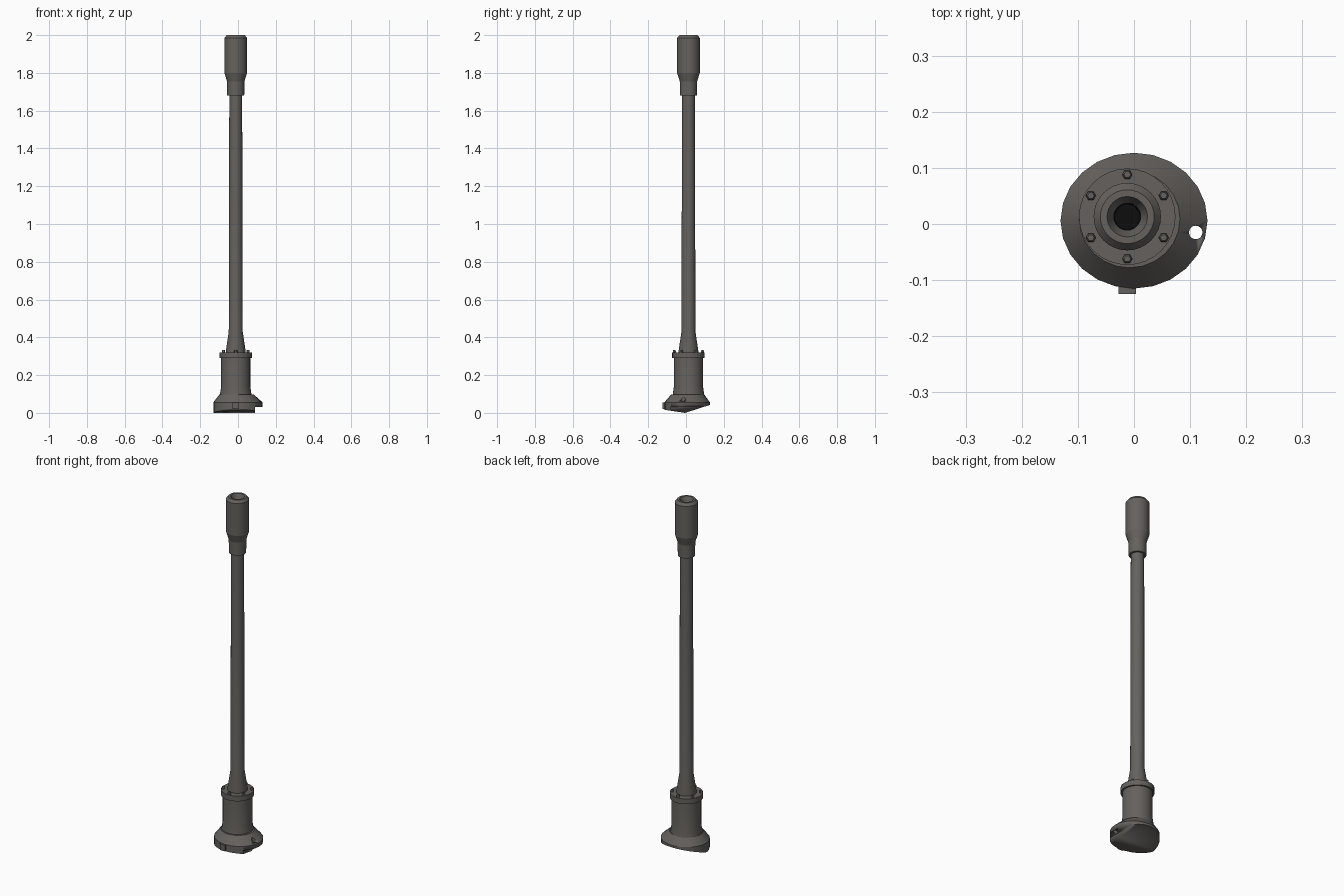
import bpy, bmesh, math
from mathutils import Matrix, Vector

old = bpy.data.objects.get("Cube")
if old:
    bpy.data.objects.remove(old, do_unlink=True)

AX, AY = -0.012, 0.013  # barrel axis


def material(name, rgb):
    m = bpy.data.materials.new(name)
    m.use_nodes = True
    m.diffuse_color = (*rgb, 1)
    m.node_tree.nodes["Principled BSDF"].inputs["Base Color"].default_value = (*rgb, 1)
    return m


steel = material("warm_grey_steel", (0.13, 0.12, 0.11))
dark = material("black_bore", (0.004, 0.004, 0.004))


def finish(name, bm, mats=(steel,), angle=30):
    bmesh.ops.recalc_face_normals(bm, faces=bm.faces)
    me = bpy.data.meshes.new(name)
    bm.to_mesh(me)
    bm.free()
    ob = bpy.data.objects.new(name, me)
    bpy.context.collection.objects.link(ob)
    for m in mats:
        me.materials.append(m)
    activate(ob)
    bpy.ops.object.shade_smooth_by_angle(angle=math.radians(angle))
    return ob


def activate(ob):
    bpy.ops.object.select_all(action='DESELECT')
    ob.select_set(True)
    bpy.context.view_layer.objects.active = ob


def loft(rings, n):
    """Bridge rings given as (z, cx, cy, rx, ry) and cap both ends."""
    bm = bmesh.new()
    loops = []
    for z, cx, cy, rx, ry in rings:
        loops.append([bm.verts.new((cx + rx * math.cos(math.tau * i / n),
                                    cy + ry * math.sin(math.tau * i / n), z)) for i in range(n)])
    for a, b in zip(loops, loops[1:]):
        for i in range(n):
            j = (i + 1) % n
            bm.faces.new((a[i], a[j], b[j], b[i]))
    bm.faces.new(loops[0])
    bm.faces.new(loops[-1])
    return bm


def lathe(profile, n=32):
    return loft([(z, AX, AY, r, r) for r, z in profile], n)


def box_mesh(lo, hi):
    bm = bmesh.new()
    lo, hi = Vector(lo), Vector(hi)
    bmesh.ops.create_cube(bm, size=1, matrix=Matrix.Translation((lo + hi) / 2)
                          @ Matrix.Diagonal((*(hi - lo), 1)))
    return bm


def cut(target, cutter):
    mod = target.modifiers.new("cut", 'BOOLEAN')
    mod.operation, mod.solver, mod.object = 'DIFFERENCE', 'EXACT', cutter
    activate(target)
    bpy.ops.object.modifier_apply(modifier=mod.name)
    bpy.data.objects.remove(cutter, do_unlink=True)


# Barrel with tapered root
finish("barrel", lathe([(0.052, 0.31), (0.052, 0.33), (0.037, 0.43), (0.034, 1.70)]), angle=20)

# Muzzle sleeve with countersunk bore
bm = lathe([(0.036, 1.68), (0.045, 1.68), (0.046, 1.755), (0.06, 1.80), (0.06, 1.985),
            (0.048, 2.0), (0.036, 2.0), (0.024, 1.97), (0.022, 1.72)])
for f in bm.faces:
    c = f.calc_center_median()
    if math.hypot(c.x - AX, c.y - AY) < 0.026 and c.z > 1.7:
        f.material_index = 1
finish("muzzle_sleeve", bm, (steel, dark), angle=14)

# Housing and bolt flange
finish("housing", lathe([(0.085, 0.08), (0.083, 0.10), (0.077, 0.14), (0.077, 0.30)]), angle=35)
finish("bolt_flange", lathe([(0.086, 0.29), (0.086, 0.32)]))

# Six hexagonal bolts
for i in range(6):
    a = math.tau * (i + 0.5) / 6
    x, y = AX + 0.075 * math.cos(a), AY + 0.075 * math.sin(a)
    finish(f"bolt_{i + 1}", loft([(0.31, x, y, 0.009, 0.009), (0.328, x, y, 0.009, 0.009),
                                  (0.333, x, y, 0.006, 0.006)], 6))

# Flared oval foot with a ridged underside
bm = loft([(-0.06, 0, 0.006, 0.131, 0.121), (0.055, 0, 0.006, 0.131, 0.121),
           (0.098, AX + 0.004, AY - 0.004, 0.09, 0.087)], 24)
for normal in ((0, -0.15, -1), (0, 0.32, -1)):
    bmesh.ops.bisect_plane(bm, geom=bm.verts[:] + bm.edges[:] + bm.faces[:], plane_co=(0, -0.005, 0),
                           plane_no=normal, clear_outer=True)
    bmesh.ops.holes_fill(bm, edges=[e for e in bm.edges if e.is_boundary], sides=0)
foot = finish("flared_foot", bm)

# Side step and locating hole through the foot
cut(foot, finish("step_cutter", box_mesh((0.09, -0.2, -0.1), (0.2, 0.2, 0.032))))
cut(foot, finish("hole_cutter", loft([(z, 0.11, -0.015, 0.012, 0.012) for z in (-0.1, 0.2)], 20)))

# Locating key on the front edge
finish("front_key", box_mesh((AX - 0.016, -0.125, 0.02), (AX + 0.016, -0.105, 0.055)))
